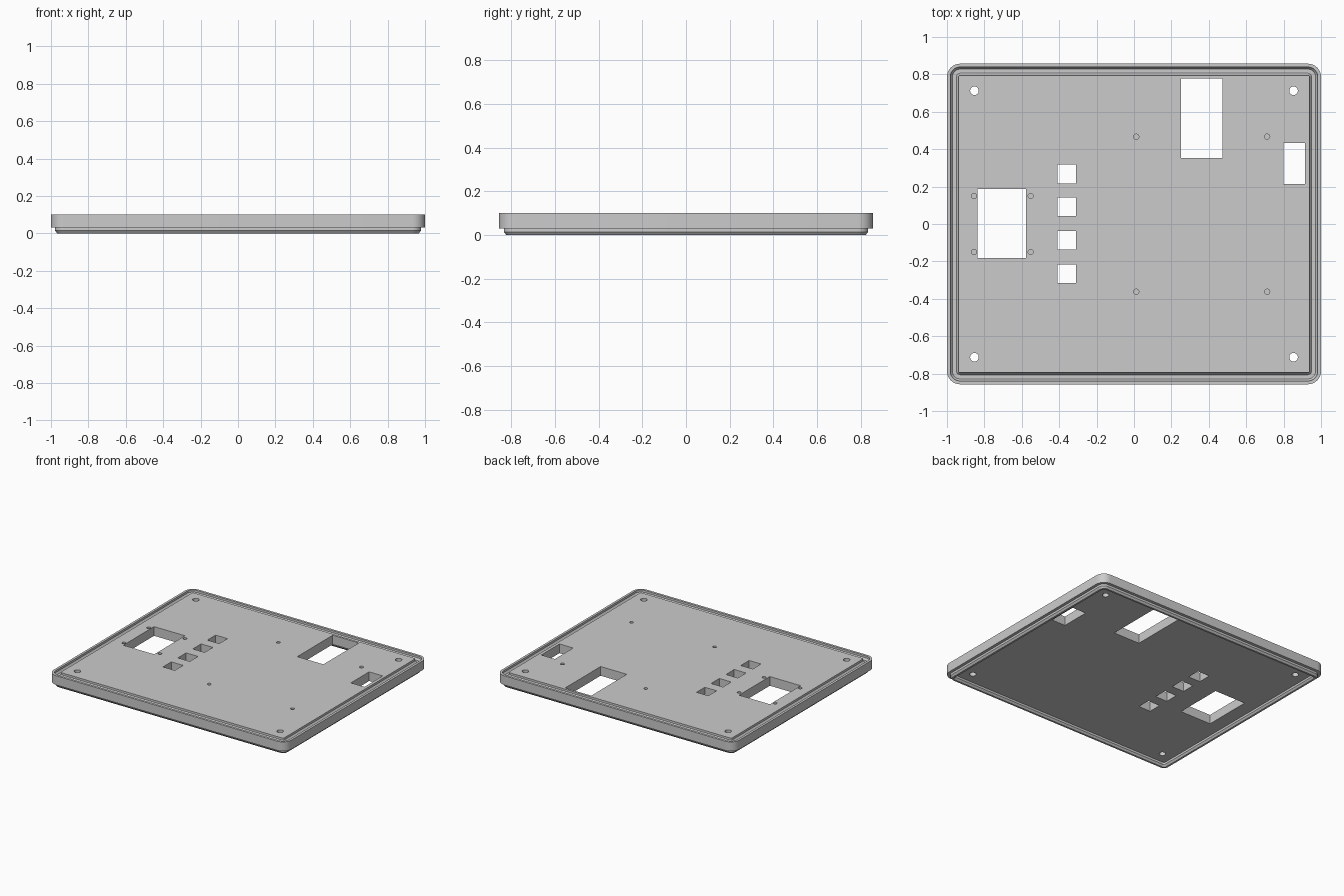
import bpy, bmesh
from math import radians, sin, cos, pi

cube = bpy.data.objects.get("Cube")
if cube:
    bpy.data.objects.remove(cube, do_unlink=True)

HALF_X, HALF_Y, RADIUS = 1.0, 0.857, 0.07
UNDERSIDE, TOP = 0.03, 0.1

grey = bpy.data.materials.new("plain grey")
grey.use_nodes = True
grey.diffuse_color = (0.6, 0.6, 0.6, 1)
grey.node_tree.nodes["Principled BSDF"].inputs["Base Color"].default_value = (0.6, 0.6, 0.6, 1)


def make_object(name, bm):
    bmesh.ops.recalc_face_normals(bm, faces=bm.faces)
    mesh = bpy.data.meshes.new(name)
    bm.to_mesh(mesh)
    bm.free()
    mesh.materials.append(grey)
    obj = bpy.data.objects.new(name, mesh)
    bpy.context.collection.objects.link(obj)
    return obj


def outline(inset, steps=8):
    """Rounded rectangle, moved inward by inset."""
    r = RADIUS - inset
    points = []
    for corner, (sx, sy) in enumerate([(1, 1), (-1, 1), (-1, -1), (1, -1)]):
        for i in range(steps + 1):
            a = (corner + i / steps) * pi / 2
            points.append((sx * (HALF_X - RADIUS) + r * cos(a),
                           sy * (HALF_Y - RADIUS) + r * sin(a)))
    return points


def prism(bm, points, z0, z1):
    """Closed upright prism over a 2D outline."""
    low = [bm.verts.new((x, y, z0)) for x, y in points]
    high = [bm.verts.new((x, y, z1)) for x, y in points]
    bm.faces.new(low[::-1])
    bm.faces.new(high)
    for i in range(len(low)):
        j = (i + 1) % len(low)
        bm.faces.new((low[i], low[j], high[j], high[i]))


def circle(x, y, r, n=24):
    return [(x + r * cos(2 * pi * i / n), y + r * sin(2 * pi * i / n)) for i in range(n)]


def rectangle(x0, x1, y0, y1):
    return [(x0, y0), (x1, y0), (x1, y1), (x0, y1)]


def channel(outer, inner, base, chamfer=0.011, depth=0.03):
    """Chamfered U section of (inset, height), from outer to inner side."""
    shoulder = base + 0.014
    return [(outer, base + depth), (outer, shoulder), (outer + chamfer, base),
            (inner - chamfer, base), (inner, shoulder), (inner, base + depth)]


# Panel: a tongue under the edge and a matching groove on top
tongue = channel(0.022, 0.058, 0)
groove = channel(0.018, 0.062, TOP - 0.03)
profile = tongue[::-1] + [(0, UNDERSIDE), (0, TOP)] + groove
bm = bmesh.new()
rings = [[bm.verts.new((x, y, z)) for x, y in outline(inset)] for inset, z in profile]
for a, b in zip(rings, rings[1:]):
    for i in range(len(a)):
        j = (i + 1) % len(a)
        bm.faces.new((a[i], a[j], b[j], b[i]))
bm.faces.new(rings[0][::-1])
bm.faces.new(rings[-1])
panel = make_object("panel", bm)

# Openings cut right through
bm = bmesh.new()
windows = [(-0.837, -0.577, -0.183, 0.187), (0.252, 0.472, 0.352, 0.778),
           (0.80, 0.915, 0.213, 0.433)]
windows += [(-0.41, -0.31, y - 0.05, y + 0.05) for y in (0.267, 0.092, -0.087, -0.266)]
for window in windows:
    prism(bm, rectangle(*window), -0.1, 0.2)
for x in (-0.853, 0.853):
    for y in (-0.712, 0.712):
        prism(bm, circle(x, y, 0.023), -0.1, 0.2)

# Blind screw holes in the top
for xs, ys in [((0.012, 0.712), (0.467, -0.362)), ((-0.856, -0.552), (0.15, -0.15))]:
    for x in xs:
        for y in ys:
            prism(bm, circle(x, y, 0.014), 0.05, 0.2)
cutter = make_object("opening_cutter", bm)
cutter.hide_render = True

# Cut, then drop the helper
cut = panel.modifiers.new("openings", "BOOLEAN")
cut.operation, cut.solver, cut.object = "DIFFERENCE", "EXACT", cutter
bpy.context.view_layer.objects.active = panel
bpy.ops.object.select_all(action="DESELECT")
panel.select_set(True)
bpy.ops.object.modifier_apply(modifier=cut.name)
bpy.data.objects.remove(cutter, do_unlink=True)
bpy.ops.object.shade_smooth_by_angle(angle=radians(30))
